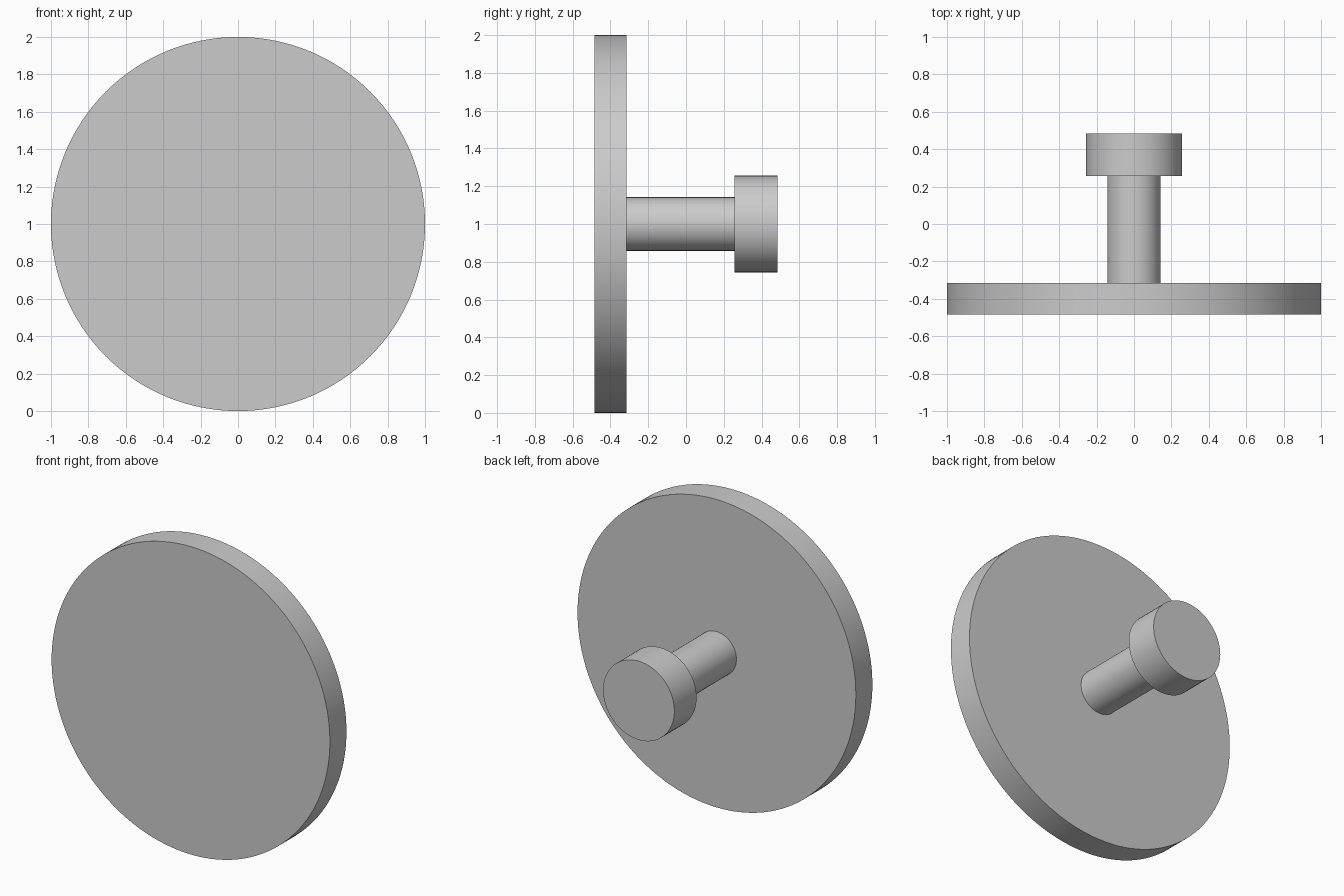
import bpy
import math

# Remove the default object
cube = bpy.data.objects.get("Cube")
if cube:
    bpy.data.objects.remove(cube, do_unlink=True)

# Single plain grey material
grey = bpy.data.materials.new("light_grey")
grey.use_nodes = True
colour = (0.6, 0.6, 0.6, 1.0)
grey.diffuse_color = colour
grey.node_tree.nodes["Principled BSDF"].inputs["Base Color"].default_value = colour


def cylinder(name, radius, y_front, y_back, sides):
    """Round part lying along the y axis, centred at height 1."""
    bpy.ops.mesh.primitive_cylinder_add(
        vertices=sides, radius=radius, depth=y_back - y_front,
        location=(0, (y_front + y_back) / 2, 1),
        rotation=(math.pi / 2, 0, 0))
    part = bpy.context.object
    part.name = name
    part.data.materials.append(grey)
    bpy.ops.object.shade_smooth_by_angle(angle=math.radians(30))
    return part


# Large front disc, slim shaft and rear knob
cylinder("front_disc", 1.0, -0.485, -0.315, 128)
cylinder("shaft", 0.142, -0.315, 0.257, 64)
cylinder("rear_knob", 0.256, 0.257, 0.485, 64)
